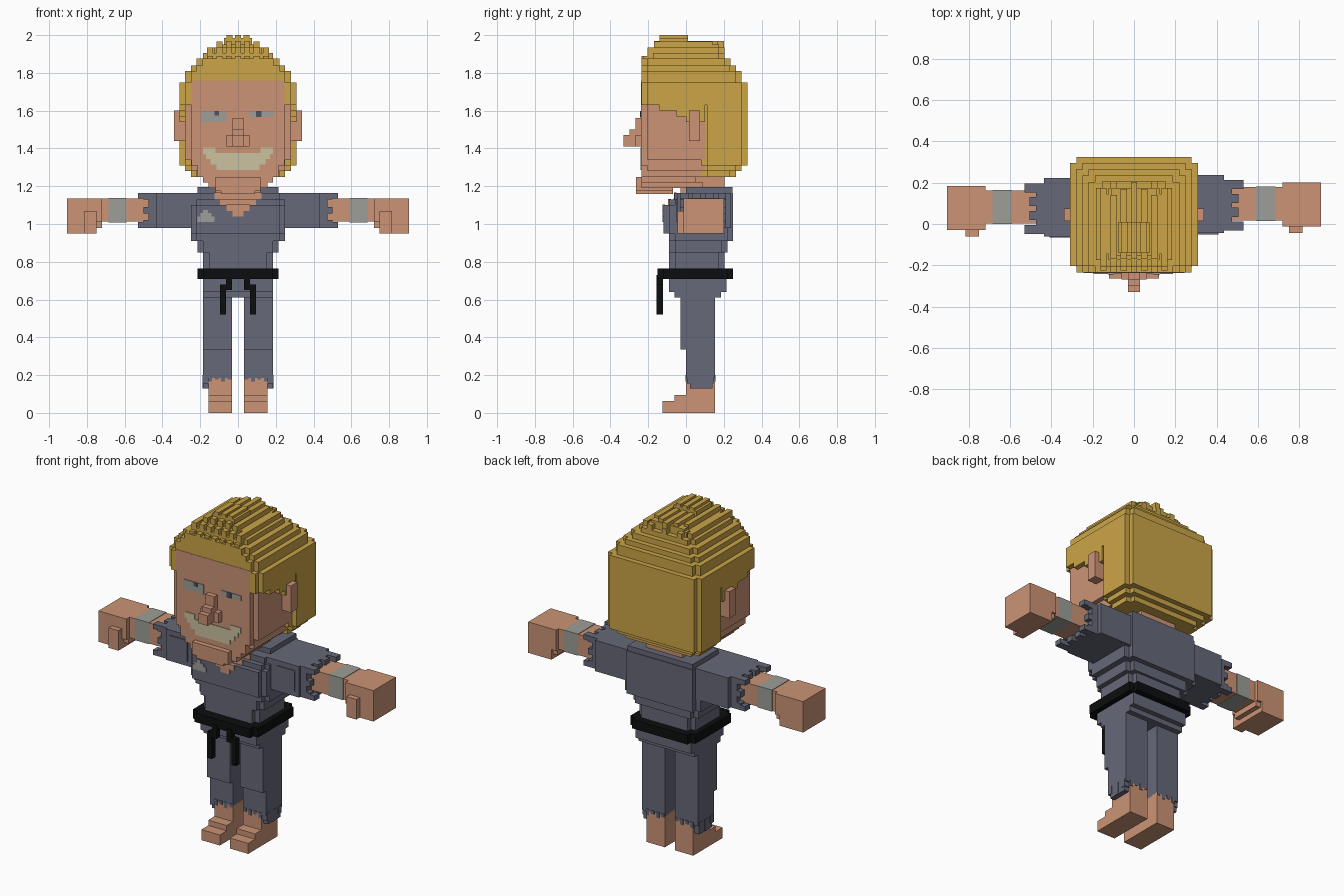
import bpy, bmesh

V = 0.0308  # block unit


def material(name, rgb):
    lin = [((c / 255 + 0.055) / 1.055) ** 2.4 if c > 10 else c / 255 / 12.92 for c in rgb]
    m = bpy.data.materials.new(name)
    m.diffuse_color = (*lin, 1)
    return m


HAIR = material("golden hair", (203, 165, 72))
SKIN = material("skin", (204, 148, 118))
CLOTH = material("slate cloth", (102, 104, 120))
BLACK = material("black belt", (12, 13, 14))
GREY = material("grey wrap", (158, 158, 152))
CREAM = material("cream teeth", (204, 194, 160))
IRIS = material("dark iris", (75, 82, 98))


def part(name, mat, boxes, mirror=False, side=1, dy=0.0):
    """One mesh of boxes (x0, x1, y0, y1, z0, z1)."""
    bm = bmesh.new()
    for b in boxes:
        for s in ((1, -1) if mirror else (side,)):
            x0, x1 = sorted((b[0] * s, b[1] * s))
            vs = bmesh.ops.create_cube(bm, size=1)["verts"]
            for v in vs:
                v.co = (x1 if v.co.x > 0 else x0,
                        (b[3] if v.co.y > 0 else b[2]) + dy,
                        b[5] if v.co.z > 0 else b[4])
    me = bpy.data.meshes.new(name)
    bm.to_mesh(me)
    bm.free()
    me.materials.append(mat)
    ob = bpy.data.objects.new(name, me)
    bpy.context.collection.objects.link(ob)
    return ob


def notched(hx, y0, y1, z0, z1, n=V):
    """Slab with notched vertical corners, as two crossing boxes."""
    return [(-hx, hx, y0 + n, y1 - n, z0, z1), (-hx + n, hx - n, y0, y1, z0, z1)]


# Hair: crown layers, back shell and stepped underside
crown = notched(.31, -.235, .325, 1.63, 1.75)
for hx, y0, y1, z0, z1 in [(.28, -.235, .295, 1.75, 1.81), (.25, -.235, .265, 1.81, 1.84),
                           (.22, -.235, .235, 1.84, 1.875), (.185, -.205, .205, 1.875, 1.905),
                           (.155, -.175, .175, 1.905, 1.935)]:
    crown += notched(hx, y0, y1, z0, z1)
crown += notched(.31, .08, .325, 1.31, 1.64)
crown += notched(.28, .08, .295, 1.28, 1.31)
crown += notched(.25, .08, .265, 1.25, 1.28)
# sideburn steps
for s in (1, -1):
    for y0, z in [(-.14, 1.60), (-.05, 1.57), (0, 1.54)]:
        crown.append((s * .31, s * .25, y0, .1, z, 1.64))
part("hair", HAIR, crown)

# Tufts running front to back over the crown
tufts = []
for i in range(-3, 4):
    a = abs(i)
    x = i * 2 * V * .8
    top = [2.0, 1.985, 1.965, 1.935][a]
    tufts.append((x - V / 2, x + V / 2, -.235 + .01 * (a % 2), .05, 1.84, 1.89))
    tufts.append((x - V / 2, x + V / 2, -.205, .205 - .03 * (a % 2), 1.87, min(top, 1.935)))
    if a < 3:
        tufts.append((x - V / 2, x + V / 2, -.17, .2 - .03 * a, 1.9, min(top, 1.97)))
tufts += [(-.11, .11, -.155, .175, 1.93, 1.95), (-.075, .075, -.14, .01, 1.93, 1.985),
          (-.06, -.03, -.14, .01, 1.95, 2.0), (.03, .06, -.14, .01, 1.95, 2.0),
          (-.015, .015, -.14, .01, 1.95, 2.0)]
part("hair_tufts", HAIR, tufts)

# Head, jaw and chin
part("head", SKIN, [
    (-.245, .245, -.237, .1, 1.31, 1.76), (-.28, .28, -.205, .1, 1.34, 1.64),
    (-.25, .25, -.205, .1, 1.28, 1.34), (-.215, .215, -.235, .08, 1.25, 1.31),
    (-.185, .185, -.235, .05, 1.22, 1.25), (-.155, .155, -.235, .09, 1.19, 1.22),
    (-.12, .12, -.265, -.07, 1.175, 1.25), (-.09, .09, -.265, -.07, 1.16, 1.2)])
part("ears", SKIN, [(.27, .34, .015, .075, 1.44, 1.6)], mirror=True)
part("nose", SKIN, [(-.06, .06, -.268, -.2, 1.41, 1.47), (-.03, .03, -.268, -.2, 1.41, 1.56),
                    (-.03, .03, -.3, -.2, 1.41, 1.5), (-.03, .03, -.33, -.2, 1.41, 1.47)])
part("neck", SKIN, [(-.12, .12, -.03, .205, 1.1, 1.27)])

# Face plates
FY = (-.241, -.23)
part("eye_whites", GREY, [(-.195, -.06, *FY, 1.565, 1.597), (-.195, -.06, *FY, 1.54, 1.57),
                          (.06, .19, *FY, 1.567, 1.597)])
part("irises", IRIS, [(-.125, -.1, -.244, -.23, 1.575, 1.597), (.095, .125, -.244, -.23, 1.567, 1.597)])
part("smile", CREAM, [(.12, .185, *FY, 1.37, 1.405), (0, .17, *FY, 1.345, 1.375),
                      (0, .145, *FY, 1.315, 1.345), (0, .115, *FY, 1.285, 1.315)], mirror=True)

# Jacket torso, stepped at the chest, shoulders and waist
part("jacket", CLOTH, notched(.25, -.12, .25, .95, 1.1) + notched(.25, -.09, .25, 1.1, 1.13)
     + notched(.25, -.06, .25, 1.13, 1.165) + notched(.25, -.09, .25, .91, .95)
     + notched(.215, -.09, .22, .85, .91) + notched(.185, -.09, .205, .74, .85)
     + [(-.215, -.09, 0, .245, 1.16, 1.195), (.09, .215, 0, .245, 1.16, 1.195),
        (-.215, .215, .19, .245, 1.16, 1.195)])
part("chest_opening", SKIN, [
    (-.03, .03, -.124, -.11, 1.04, 1.07), (-.06, .06, -.124, -.11, 1.07, 1.102),
    (-.095, .095, -.094, -.08, 1.1, 1.132), (-.125, .125, -.064, -.05, 1.13, 1.168)])
part("chest_patch", GREY, [(-.215, -.125, -.125, -.115, 1.01, 1.04),
                           (-.2, -.14, -.125, -.115, 1.04, 1.057),
                           (-.185, -.16, -.125, -.115, 1.057, 1.075)])

# Belt with two hanging ends
part("belt", BLACK, notched(.215, -.15, .25, .71, .765))
part("belt_ends", BLACK, [(.033, .064, -.155, -.122, .65, .73), (.035, .095, -.155, -.122, .65, .68),
                          (.064, .095, -.155, -.122, .52, .66)], mirror=True)

# Hips and trouser legs with ragged hems
part("hips", CLOTH, [(-.185, .185, -.09, .215, .64, .72), (-.185, .185, -.06, .185, .61, .645)])
legs = [(.033, .185, -.03, .153, .335, .63), (.033, .185, 0, .153, .185, .34),
        (.155, .185, .02, .14, .13, .2)]
for k in range(4):
    x = .035 + k * .034
    drop = .165 if k % 2 else .178
    legs.append((x, x + .02, -.003, .156, drop, .2))
for k in range(3):
    y = .005 + k * .055
    legs.append((.15, .188, y, y + .03, .13 if k == 1 else .155, .2))
part("trouser_legs", CLOTH, legs, mirror=True)

# Bare feet
part("feet", SKIN, [(.033, .155, 0, .153, 0, .19), (.033, .155, -.06, .01, 0, .095),
                    (.033, .155, -.125, .01, 0, .063)], mirror=True)

# Arms: ragged sleeves, forearms, wrist wraps and fists
for name, side, dy in (("right", -1, -.008), ("left", 1, .008)):
    sleeve = [(.2, .435, -.052, .23, .98, 1.165), (.43, .475, -.04, .205, .98, 1.165),
              (.29, .41, -.058, .1, 1.01, 1.135)]
    for k in range(4):
        y = -.04 + k * .067
        tip = .53 if k in (0, 3) else .505
        for z0, z1 in ((.98, 1.01), (1.135, 1.165)):
            sleeve.append((.47, tip, y, y + .044, z0, z1))
    for z in (.985, 1.055, 1.13):
        for y0, y1 in ((-.04, -.005), (.17, .205)):
            sleeve.append((.47, .5, y0, y1, z, z + .035))
    part(name + "_sleeve", CLOTH, sleeve, side=side, dy=dy)
    part(name + "_forearm", SKIN, [(.44, .73, .01, .17, 1.012, 1.135)], side=side, dy=dy)
    part(name + "_wrist_wrap", GREY, [(.59, .685, .007, .173, 1.009, 1.138)], side=side, dy=dy)
    part(name + "_fist", SKIN, [(.72, .905, -.02, .193, 1.01, 1.135), (.75, .905, -.02, .193, .95, 1.02),
                                (.72, .76, .0, .18, .98, 1.02), (.75, .815, -.052, 0, .95, 1.07)],
         side=side, dy=dy)
